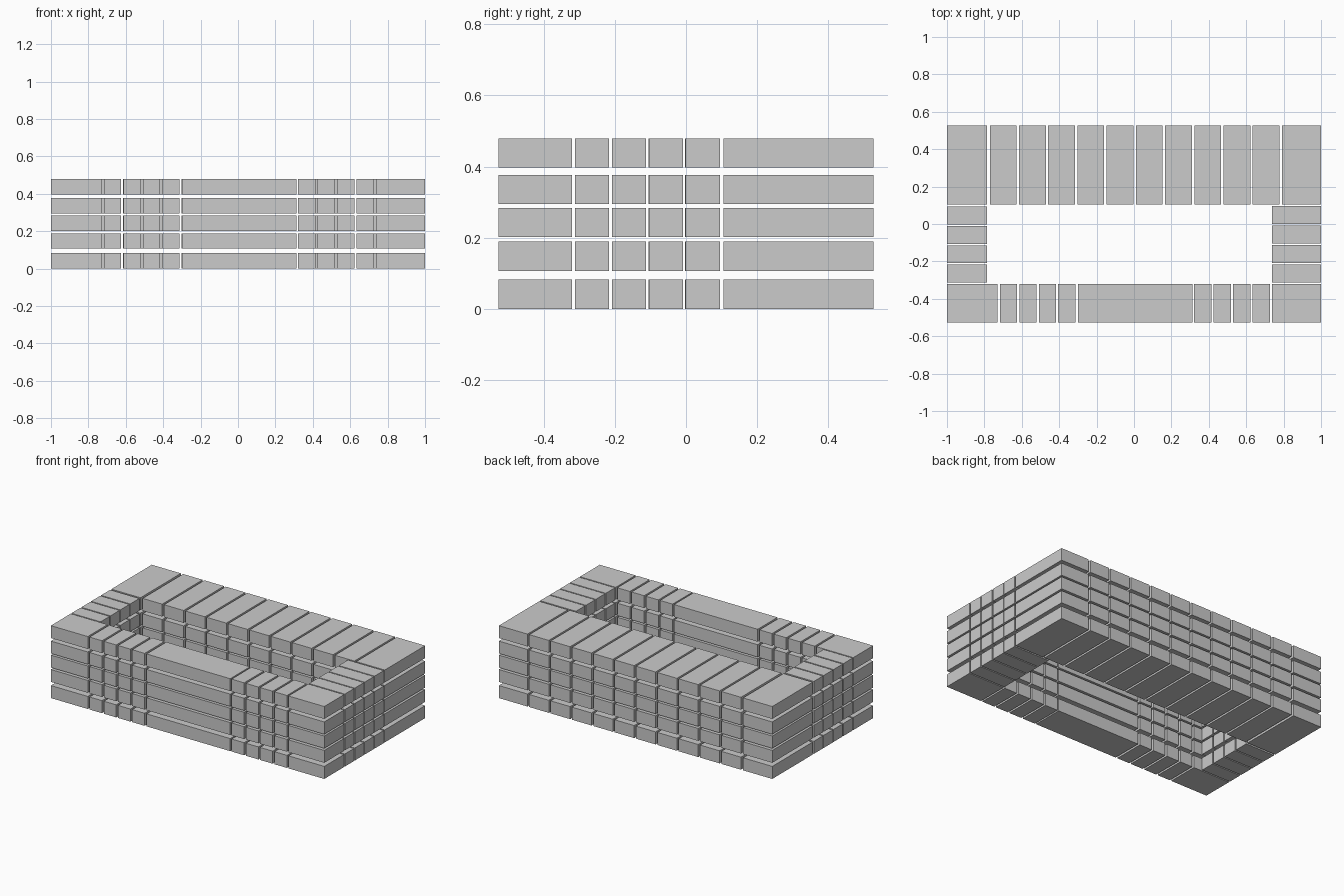
import bpy, bmesh
from mathutils import Matrix

if "Cube" in bpy.data.objects:
    bpy.data.objects.remove(bpy.data.objects["Cube"])

# Five stacked courses (z ranges)
LAYERS = [(0, .083), (.107, .189), (.202, .284), (.295, .377), (.397, .479)]


def add_block(bm, x, y, z):
    size = (x[1] - x[0], y[1] - y[0], z[1] - z[0], 1)
    centre = (sum(x) / 2, sum(y) / 2, sum(z) / 2)
    bmesh.ops.create_cube(bm, size=1, matrix=Matrix.Translation(centre) @ Matrix.Diagonal(size))


def build_wall(name, footprints):
    """Repeat a row of separate blocks on every course."""
    bm = bmesh.new()
    for z in LAYERS:
        for x, y in footprints:
            add_block(bm, x, y, z)
    mesh = bpy.data.meshes.new(name)
    bm.to_mesh(mesh)
    bm.free()
    bpy.context.collection.objects.link(bpy.data.objects.new(name, mesh))


def run(start, pitch, width, count):
    return [(start + i * pitch, start + i * pitch + width) for i in range(count)]


FRONT, BACK = (-.527, -.32), (.105, .527)

# Back wall: deep blocks between two wider corners
back = [(-1, -.787)] + run(-.771, .1562, .143, 10) + [(.791, 1)]
build_wall("back_wall_blocks", [(x, BACK) for x in back])

# Front wall: corners, two groups of small blocks, one long middle block
front = ([(-1, -.73)] + run(-.717, .104, .091, 4) + [(-.3, .312)]
         + run(.322, .1043, .092, 4) + [(.738, 1)])
build_wall("front_wall_blocks", [(x, FRONT) for x in front])

# End walls: four small blocks each
build_wall("left_wall_blocks", [((-1, -.787), y) for y in run(-.312, .1032, .095, 4)])
build_wall("right_wall_blocks", [((.738, 1), y) for y in run(-.312, .1037, .096, 4)])
